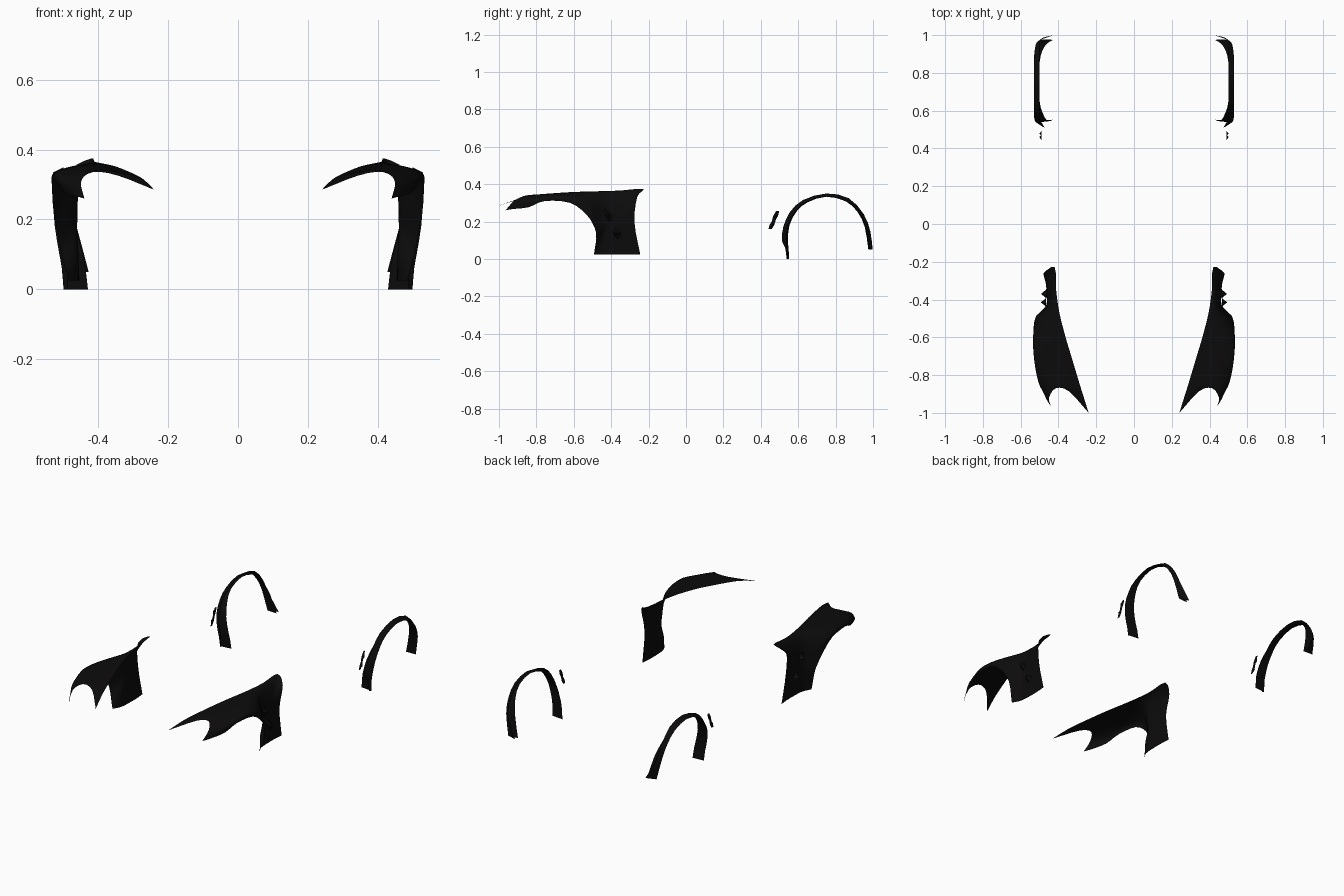
import bpy, bmesh
from mathutils import Vector

mat = bpy.data.materials.new("black_paint")
mat.diffuse_color = (0.004, 0.0035, 0.0035, 1)


def spline(pts, n):
    """Smooth curve through points, n steps per span."""
    p = [Vector(q) for q in pts]
    p = [2 * p[0] - p[1]] + p + [2 * p[-1] - p[-2]]
    out = []
    for k in range(1, len(p) - 2):
        a, b, c, d = p[k - 1:k + 3]
        for s in range(n):
            t = s / n
            out.append(0.5 * (2 * b + (c - a) * t + (2 * a - 5 * b + 4 * c - d) * t * t
                              + (3 * b - a - 3 * c + d) * t ** 3))
    return out + [p[-2]]


def loft(name, curves, along=1, across=1, smooth=True):
    """Skin a sheet over lengthwise curves and mirror it to the other side."""
    cols = [spline(c, along) for c in curves]
    rows = [spline(r, across) for r in zip(*cols)]
    bm = bmesh.new()
    grid = [[bm.verts.new(p) for p in r] for r in rows]
    for r0, r1 in zip(grid, grid[1:]):
        for j in range(len(r0) - 1):
            bm.faces.new((r0[j], r0[j + 1], r1[j + 1], r1[j]))
    me = bpy.data.meshes.new(name)
    bm.to_mesh(me)
    bm.free()
    me.materials.append(mat)
    ob = bpy.data.objects.new(name, me)
    bpy.context.collection.objects.link(ob)
    for f in me.polygons:
        f.use_smooth = smooth
    ob.modifiers.new("mirror", 'MIRROR').use_axis[0] = True
    return ob


# Front fender: curves start at the headlight notch and end at the sill
hood = [(.24, -1, .285), (.265, -.92, .31), (.287, -.85, .325), (.332, -.7, .345),
        (.362, -.6, .355), (.395, -.47, .362), (.412, -.35, .366), (.42, -.228, .375),
        (.478, -.26, .335), (.467, -.276, .2), (.46, -.245, .025)]
shoulder = [(.345, -.885, .326), (.355, -.86, .336), (.375, -.83, .342), (.41, -.7, .352),
            (.43, -.6, .358), (.425, -.47, .36), (.432, -.37, .352), (.445, -.29, .335),
            (.466, -.31, .275), (.462, -.33, .16), (.455, -.3, .025)]
crest = [(.415, -.87, .336), (.43, -.855, .337), (.45, -.83, .337), (.485, -.7, .346),
         (.492, -.6, .348), (.465, -.49, .34), (.452, -.42, .305), (.46, -.37, .27),
         (.463, -.37, .21), (.46, -.39, .12), (.455, -.37, .025)]
outer = [(.45, -.92, .31), (.475, -.885, .31), (.502, -.84, .31), (.525, -.72, .334),
         (.532, -.6, .32), (.512, -.51, .285), (.475, -.455, .23), (.465, -.43, .19),
         (.464, -.44, .145), (.46, -.45, .09), (.46, -.44, .025)]
lip = [(.44, -.965, .26), (.465, -.925, .267), (.498, -.84, .277), (.522, -.755, .31),
       (.532, -.62, .3), (.53, -.53, .235), (.518, -.488, .165), (.51, -.48, .12),
       (.503, -.482, .09), (.495, -.487, .06), (.485, -.492, .025)]
loft("front_fender", [hood, shoulder, crest, outer, lip], 3, 3)

# Rear wheel arch trim: body edge, outer wheel edge, and inward return
body_edge = [(.49, .538, 0), (.485, .53, .06), (.475, .512, .1), (.49, .52, .17),
             (.50, .555, .25), (.50, .625, .315), (.50, .75, .35), (.50, .87, .325),
             (.50, .95, .24), (.485, .985, .15), (.43, .998, .05)]
wheel_edge = [(.50, .545, 0), (.505, .54, .06), (.512, .537, .1), (.525, .545, .18),
              (.53, .585, .255), (.53, .645, .305), (.53, .75, .335), (.53, .86, .31),
              (.525, .925, .25), (.515, .962, .17), (.49, .978, .05)]
return_edge = [(.43, .552, 0), (.437, .548, .06), (.445, .545, .1), (.465, .553, .18),
               (.485, .592, .255), (.50, .65, .303), (.502, .75, .333), (.50, .855, .308),
               (.485, .918, .25), (.46, .956, .17), (.428, .975, .05)]
arch = loft("rear_arch_trim", [body_edge, wheel_edge, return_edge], 2, 1, False)


def vent(name, x, y, z, lean, half, width, bulge):
    """Small leaning blade with a raised ridge."""
    def edge(dy, dx):
        return [(x + dx * (1 - abs(s)), y + s * lean + dy * (1 - .35 * abs(s)), z + s * half)
                for s in (-1, -.6, 0, .6, 1)]
    loft(name, [edge(width, 0), edge(0, bulge), edge(-width, 0), edge(width, 0)], 1, 1, False)


# Vent blades behind the front wheels
vent("fender_vent_upper", .466, -.415, .235, -.012, .031, .018, .028)
vent("fender_vent_lower", .464, -.37, .138, -.013, .029, .02, .028)

# Small slats ahead of the rear wheels
vent("side_slat_upper", .49, .479, .23, .011, .026, .013, .012)
vent("side_slat_lower", .49, .46, .183, .011, .024, .013, .012)
